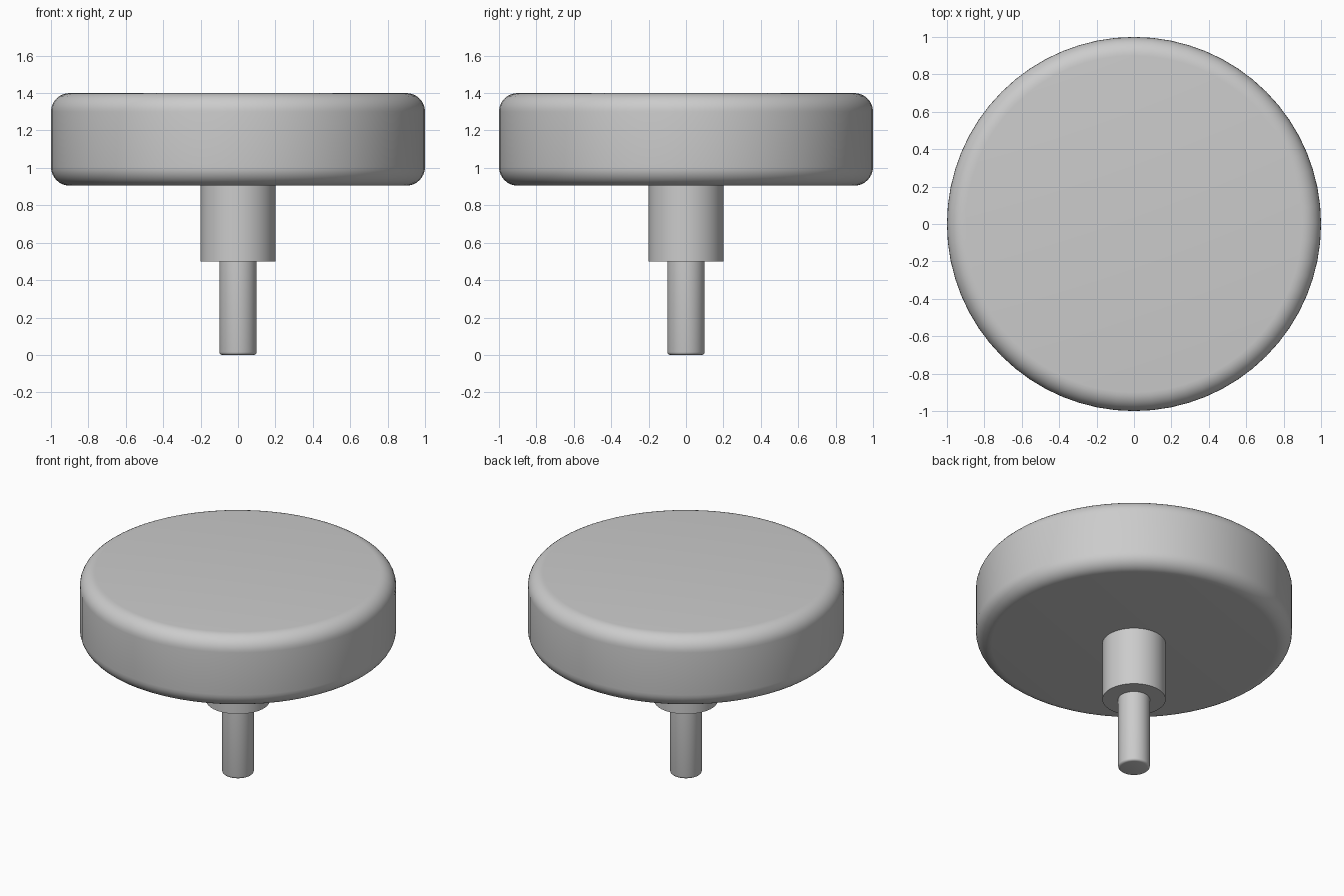
import bpy
import bmesh
import math

cube = bpy.data.objects.get("Cube")
if cube:
    bpy.data.objects.remove(cube, do_unlink=True)

grey = bpy.data.materials.new("light grey")
grey.use_nodes = True
COLOUR = (0.6, 0.6, 0.6, 1)
grey.diffuse_color = COLOUR
grey.node_tree.nodes["Principled BSDF"].inputs["Base Color"].default_value = COLOUR


def cylinder(name, radius, bottom, top, sides, bevel=0, segments=1, bevel_top=True):
    """Upright cylinder with rounded rims."""
    bm = bmesh.new()
    bmesh.ops.create_cone(bm, cap_ends=True, segments=sides, radius1=radius,
                          radius2=radius, depth=top - bottom)
    bmesh.ops.translate(bm, verts=bm.verts, vec=(0, 0, (top + bottom) / 2))
    if bevel:
        middle = (top + bottom) / 2
        rims = [e for e in bm.edges
                if abs(e.verts[0].co.z - e.verts[1].co.z) < 1e-4
                and (bevel_top or e.verts[0].co.z < middle)]
        bmesh.ops.bevel(bm, geom=rims, offset=bevel, segments=segments,
                        profile=0.5, affect='EDGES')
    mesh = bpy.data.meshes.new(name)
    bm.to_mesh(mesh)
    bm.free()
    mesh.materials.append(grey)
    obj = bpy.data.objects.new(name, mesh)
    bpy.context.collection.objects.link(obj)
    bpy.ops.object.select_all(action='DESELECT')
    obj.select_set(True)
    bpy.context.view_layer.objects.active = obj
    bpy.ops.object.shade_smooth_by_angle(angle=math.radians(35))
    return obj


# Rounded disc, the collar beneath it and the thin stem
cylinder("disc_head", 1.0, 0.905, 1.4, 64, bevel=0.1, segments=8)
cylinder("collar", 0.2, 0.5, 0.92, 64)
cylinder("stem", 0.1, 0, 0.52, 64, bevel=0.015, segments=3, bevel_top=False)
